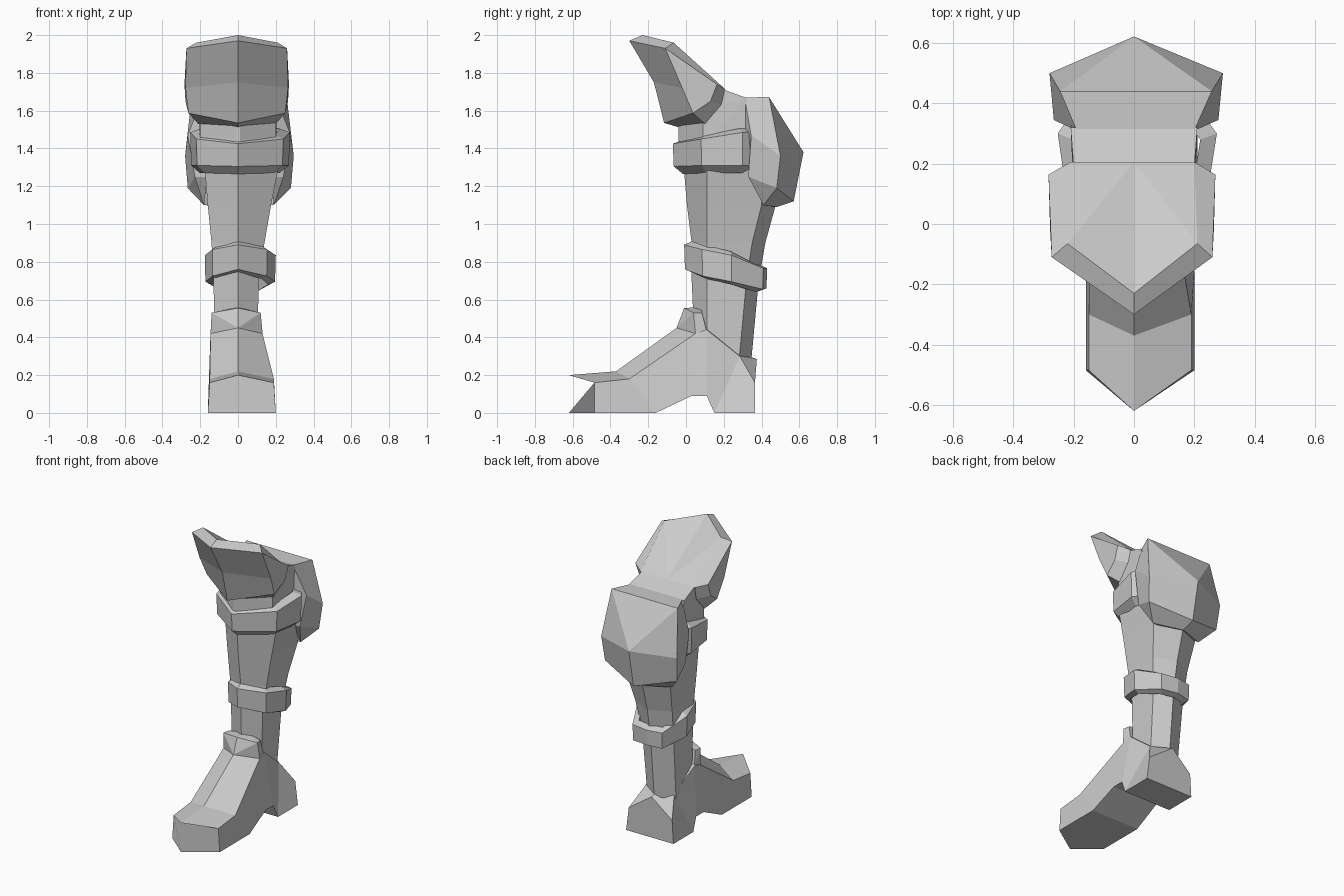
import bpy, bmesh
from mathutils import Vector

grey = bpy.data.materials.new("plain grey")
grey.diffuse_color = (0.6, 0.6, 0.6, 1)


def finish(name, bm):
    bmesh.ops.remove_doubles(bm, verts=bm.verts, dist=0.0005)
    bmesh.ops.recalc_face_normals(bm, faces=bm.faces)
    me = bpy.data.meshes.new(name)
    bm.to_mesh(me)
    bm.free()
    me.materials.append(grey)
    ob = bpy.data.objects.new(name, me)
    bpy.context.collection.objects.link(ob)
    return ob


def loft(name, rings, closed=False):
    """Skin rings of equal length; closed joins last ring to first."""
    bm = bmesh.new()
    vs = [[bm.verts.new(p) for p in r] for r in rings]
    n = len(rings[0])
    pairs = list(zip(vs, vs[1:]))
    if closed:
        pairs.append((vs[-1], vs[0]))
    for a, b in pairs:
        for i in range(n):
            j = (i + 1) % n
            bm.faces.new((a[i], a[j], b[j], b[i]))
    if not closed:
        bm.faces.new(vs[0])
        bm.faces.new(vs[-1])
    return finish(name, bm)


def mirrored(name, pts, faces, left=1.0):
    """Half shell on +x, repeated on -x with a width factor."""
    bm = bmesh.new()
    for s in (1, -left):
        vs = [bm.verts.new((p[0] * s, p[1], p[2])) for p in pts]
        for f in faces:
            bm.faces.new([vs[i] for i in f])
    return finish(name, bm)


def hull(name, pts):
    bm = bmesh.new()
    for p in pts:
        bm.verts.new(p)
    bmesh.ops.convex_hull(bm, input=bm.verts)
    bmesh.ops.dissolve_limit(bm, angle_limit=0.02, verts=bm.verts, edges=bm.edges)
    return finish(name, bm)


# Boot: sections from toe to heel
# (left, right, bottom y/z, bottom centre y, top left/right, side y/z, ridge y/z)
boot = [
    (-.16, .20, -.485, 0, -.62, -.15, .19, -.485, .16, -.62, .20),
    (-.16, .20, -.16, 0, -.16, -.15, .19, -.30, .18, -.37, .22),
    (-.155, .19, .03, .09, .03, -.145, .13, .05, .42, -.05, .45),
    (-.155, .19, .11, .09, .11, -.145, .12, .11, .44, .08, .48),
    (-.16, .20, .15, 0, .15, -.11, .11, .285, .30, .30, .31),
    (-.16, .20, .365, 0, .365, -.15, .18, .365, .16, .375, .285),
]
loft("boot", [[(l, by, bz), (0, bc, bz), (r, by, bz), (tr, sy, sz), (0, ry, rz), (tl, sy, sz)]
              for l, r, by, bz, bc, tl, tr, sy, sz, ry, rz in boot])

# Boot collar
hull("boot_collar", [(0, -.05, .45), (0, -.01, .555), (-.145, .05, .42), (.13, .05, .42),
                     (-.14, .04, .53), (.12, .04, .53), (-.14, .11, .43), (.12, .11, .43),
                     (-.13, .085, .53), (.11, .085, .53), (0, .08, .56)])

# Shin: six-sided column (z, front, left, right, front corner, back corner, back)
shin = [
    (.27, .05, -.12, .10, .11, .28, .345),
    (.70, .03, -.13, .11, .11, .32, .385),
    (.90, .03, -.14, .14, .11, .35, .42),
    (1.10, .005, -.16, .175, .11, .40, .475),
    (1.28, -.01, -.175, .21, .11, .40, .475),
    (1.40, -.03, -.19, .20, .10, .36, .42),
    (1.56, -.04, -.20, .20, .09, .32, .36),
]
loft("shin", [[(0, f, z), (r, fc, z), (r, bc, z), (0, b, z), (l, bc, z), (l, fc, z)]
              for z, f, l, r, fc, bc, b in shin])

# Thigh stub behind the knee guard
hull("thigh", [(s * x, y, z) for s in (-1, 1) for x, y, z in
               ((.2, .19, 1.715), (.21, .32, 1.668), (.2, .36, 1.4),
                (.2, .09, 1.4), (.2, .09, 1.6), (.01, -.04, 1.4), (.01, -.04, 1.56))])


# Strap bands: half outline, then top and bottom rims pulled inward
def band(name, half, inset, drop, centre_y, left=1.0):
    outline = half + [(-x * left, y, t, b) for x, y, t, b in reversed(half) if x]

    def ring(k, dz, use_top):
        return [(x * k, centre_y + (y - centre_y) * k, (t if use_top else b) + dz)
                for x, y, t, b in outline]
    loft(name, [ring(inset, .02, True), ring(1, 0, True),
                ring(.98, 0, False), ring(inset, -drop, False)], closed=True)


band("ankle_band", [(0, -.01, .89, .76), (.155, .085, .865, .725), (.20, .24, .835, .695),
                    (.12, .41, .765, .655), (0, .43, .765, .66)], .8, .015, .22, .88)
band("knee_band", [(0, -.07, 1.425, 1.305), (.24, .08, 1.45, 1.31), (.275, .30, 1.485, 1.31),
                   (.2, .40, 1.49, 1.31), (0, .42, 1.49, 1.31)], .8, .04, .2, .92)

# Knee guard: creased front plate, swept sides, bevelled rim
knee = [(0, -.30, 1.97), (0, -.17, 1.75), (0, -.116, 1.535),
        (.26, -.11, 1.93), (.265, -.02, 1.72), (.25, .037, 1.587),
        (.27, .164, 1.74), (.265, .13, 1.65),
        (0, -.23, 2.0), (.21, -.065, 1.96), (.2, .206, 1.715),
        (.2, .19, 1.63), (.2, .10, 1.53), (0, -.03, 1.51), (0, .206, 1.715)]
mirrored("knee_guard", knee,
         [(0, 1, 4, 3), (1, 2, 5, 4), (3, 4, 5, 7, 6), (0, 3, 9, 8), (3, 6, 10, 9),
          (6, 7, 11, 10), (7, 5, 12, 11), (5, 2, 13, 12), (8, 9, 14), (9, 10, 14)], 1.05)

# Calf guard: faceted pod at the back
calf = [(.20, .31, 1.67), (.28, .345, 1.47), (.24, .33, 1.25), (.19, .41, 1.10),
        (.258, .44, 1.672), (.295, .50, 1.36), (.28, .48, 1.19),
        (0, .622, 1.38), (0, .57, 1.12), (0, .48, 1.09),
        (0, .31, 1.67), (0, .44, 1.672), (.19, .31, 1.47), (.17, .33, 1.25),
        (0, .40, 1.10)]
mirrored("calf_guard", calf,
         [(0, 4, 11, 10), (4, 7, 11), (4, 5, 7), (5, 6, 8, 7), (6, 3, 9, 8),
          (0, 1, 5, 4), (1, 2, 6, 5), (2, 3, 6), (0, 12, 1), (1, 12, 13, 2),
          (2, 13, 3), (3, 14, 9)], .95)
